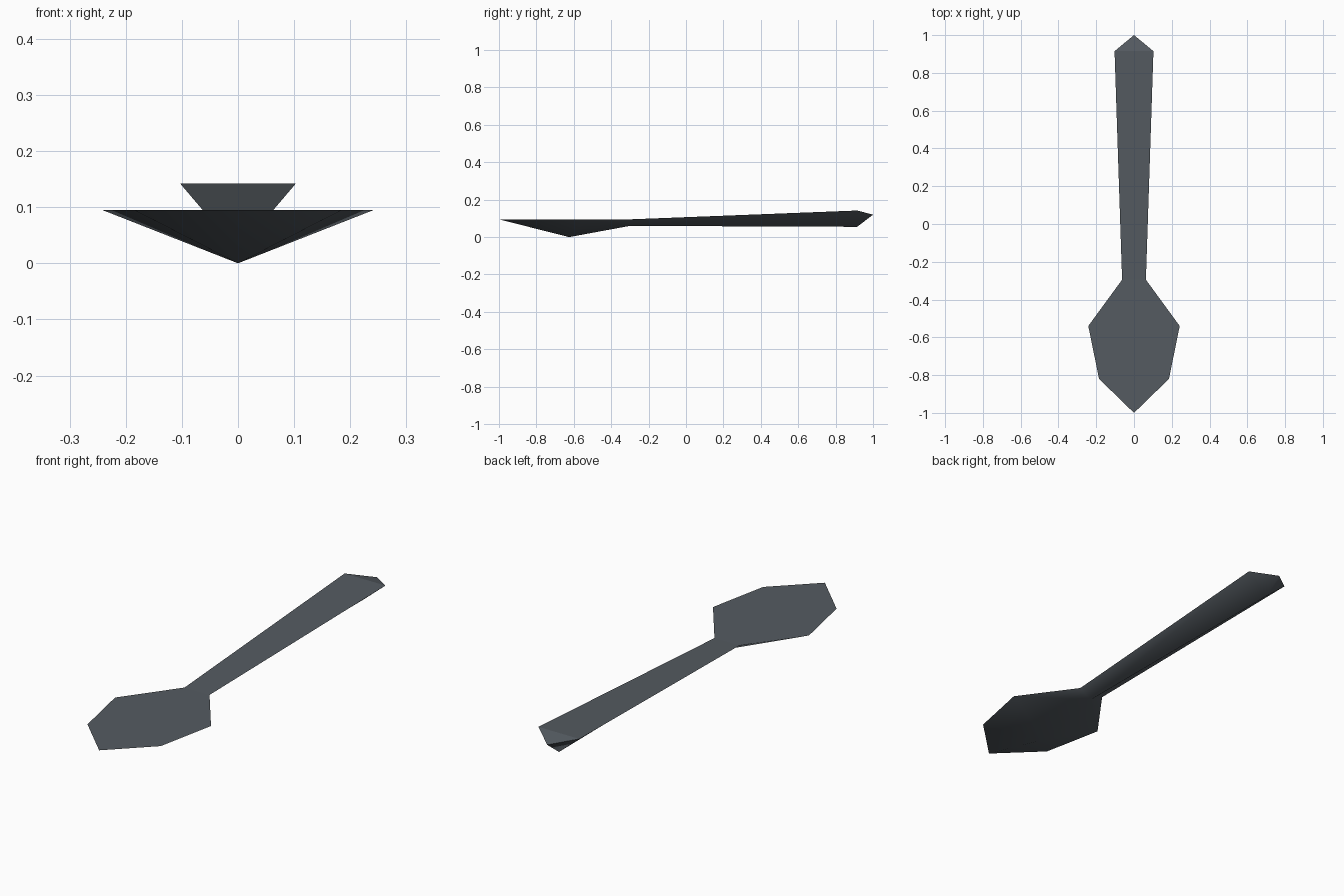
import bpy
import bmesh

default = bpy.data.objects.get("Cube")
if default:
    bpy.data.objects.remove(default, do_unlink=True)

# Dark steel
steel = bpy.data.materials.new("dark_steel")
steel.use_nodes = True
color = (0.09, 0.105, 0.12, 1)
steel.diffuse_color = color
steel.node_tree.nodes["Principled BSDF"].inputs["Base Color"].default_value = color

# Key points of the left half: rim, centre line of the top, and keel
points = {
    "bowl_tip": (0, -1, 0.095),
    "bowl_front": (0.185, -0.82, 0.095),
    "bowl_side": (0.242, -0.54, 0.095),
    "neck": (0.063, -0.295, 0.095),
    "end": (0.103, 0.915, 0.142),
    "end_tip": (0, 1, 0.12),
    "neck_mid": (0, -0.295, 0.095),
    "end_mid": (0, 0.915, 0.142),
    "bowl_keel": (0, -0.625, 0),
    "neck_keel": (0, -0.3, 0.06),
    "end_keel": (0, 0.915, 0.055),
}
top_faces = [
    "bowl_tip bowl_front bowl_side neck neck_mid",
    "neck_mid neck end end_mid",
    "end_mid end end_tip",
]
under_faces = [
    "bowl_front bowl_tip bowl_keel",
    "bowl_side bowl_front bowl_keel",
    "bowl_side bowl_keel neck_keel",
    "neck bowl_side neck_keel",
    "end neck neck_keel end_keel",
    "end_tip end end_keel",
]

bm = bmesh.new()
verts = {name: bm.verts.new(co) for name, co in points.items()}


def add_faces(rows):
    return [bm.faces.new([verts[n] for n in row.split()]) for row in rows]


# Flat top, softly shaded keel, crisp rim between them
top = add_faces(top_faces)
under = add_faces(under_faces)
for face in under:
    face.smooth = True
for edge in bm.edges:
    if any(f in top for f in edge.link_faces):
        edge.smooth = False

mesh = bpy.data.meshes.new("spoon")
bm.to_mesh(mesh)
bm.free()
mesh.materials.append(steel)

# Mirror the half across the centre line
spoon = bpy.data.objects.new("spoon", mesh)
bpy.context.collection.objects.link(spoon)
mirror = spoon.modifiers.new("mirror", 'MIRROR')
mirror.use_clip = True
mirror.merge_threshold = 0.0005
